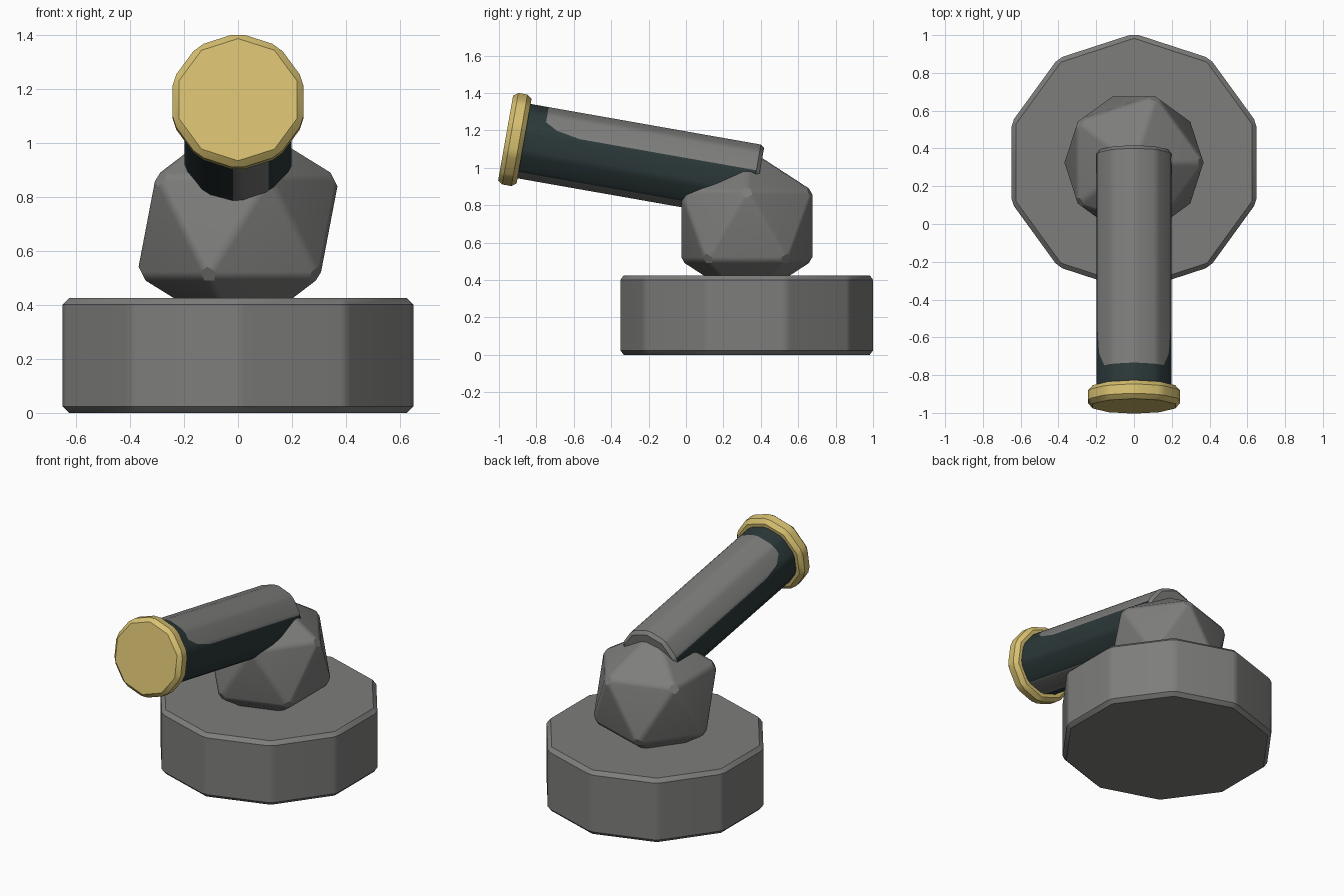
import bpy, bmesh, math
from mathutils import Vector, Matrix

if "Cube" in bpy.data.objects:
    bpy.data.objects.remove(bpy.data.objects["Cube"])


def material(name, rgb):
    m = bpy.data.materials.new(name)
    m.diffuse_color = (*rgb, 1)
    m.use_nodes = True
    m.node_tree.nodes["Principled BSDF"].inputs["Base Color"].default_value = m.diffuse_color
    return m


GREY = material("grey metal", (0.205, 0.205, 0.2))
DARK = material("dark teal", (0.025, 0.04, 0.041))
GOLD = material("pale gold", (0.68, 0.53, 0.165))


def finish(name, bm, mats, matrix):
    """Turn the bmesh into an object with soft bevel strips and flat panels."""
    bmesh.ops.recalc_face_normals(bm, faces=bm.faces)
    me = bpy.data.meshes.new(name)
    bm.to_mesh(me)
    bm.free()
    for m in mats:
        me.materials.append(m)
    ob = bpy.data.objects.new(name, me)
    bpy.context.collection.objects.link(ob)
    ob.matrix_world = matrix
    bpy.ops.object.select_all(action='DESELECT')
    ob.select_set(True)
    bpy.context.view_layer.objects.active = ob
    bpy.ops.object.shade_smooth_by_angle(angle=math.radians(30))
    mod = ob.modifiers.new("panel normals", 'WEIGHTED_NORMAL')
    mod.keep_sharp = True
    return ob


def bevel(bm, width):
    bmesh.ops.bevel(bm, geom=bm.edges[:], offset=width, offset_type='OFFSET',
                    segments=1, profile=0.5, affect='EDGES')


def decagon_prism(radius, z0, z1, width):
    """Ten-sided prism with a corner on +y and every edge bevelled."""
    bm = bmesh.new()
    bmesh.ops.create_cone(bm, cap_ends=True, segments=10, radius1=radius,
                          radius2=radius, depth=z1 - z0,
                          matrix=Matrix.Translation((0, 0, (z0 + z1) / 2)))
    bevel(bm, width)
    return bm


# Base drum
finish("base", decagon_prism(0.683, 0, 0.425, 0.024), [GREY],
       Matrix.Translation((0, 0.325, 0)))

# Faceted swivel joint
bm = bmesh.new()
bmesh.ops.create_icosphere(bm, subdivisions=1, radius=0.42)
bevel(bm, 0.02)
finish("swivel_joint", bm, [GREY], Matrix.Translation((0, 0.325, 0.69)))

# Tilted frame shared by barrel and cap: local z runs forward, local y is up
tilt = Matrix.Translation((0, 0.385, 0.922)) @ Matrix.Rotation(math.radians(80), 4, 'X')

# Barrel, cut along the outline of the round-cornered top panel
bm = decagon_prism(0.208, 0, 1.3, 0.02)
corner = [(0.062, 0.98), (0.085, 1.107), (0.12, 1.172), (0.3, 1.172)]
panel = [(Vector((0, 0.062, 0)), Vector((0, 1, 0)))]
for (y0, z0), (y1, z1) in zip(corner, corner[1:]):
    panel.append((Vector((0, y0, z0)), Vector((0, z1 - z0, y0 - y1)).normalized()))


def cut(co, no, low):
    faces = [f for f in bm.faces if f.calc_center_median().y > low]
    geom = faces + list({e for f in faces for e in f.edges}) \
        + list({v for f in faces for v in f.verts})
    bmesh.ops.bisect_plane(bm, geom=geom, plane_co=co, plane_no=no, dist=1e-5)


cut(*panel[0], -1)
cut(Vector((0, -0.168, 0)), Vector((0, 1, 0)), -1)
for co, no in panel[1:]:
    cut(co, no, 0.06)
bm.normal_update()
for f in bm.faces:
    c = f.calc_center_median()
    on_top = all((c - co).dot(no) > 0 for co, no in panel)
    on_belly = c.y < -0.168 and c.x > -0.03
    on_back = f.normal.z < -0.5
    f.material_index = 0 if on_top or on_belly or on_back else 1
finish("barrel", bm, [GREY, DARK], tilt)

# Front cap
finish("front_cap", decagon_prism(0.256, 1.27, 1.37, 0.025), [GOLD], tilt)
